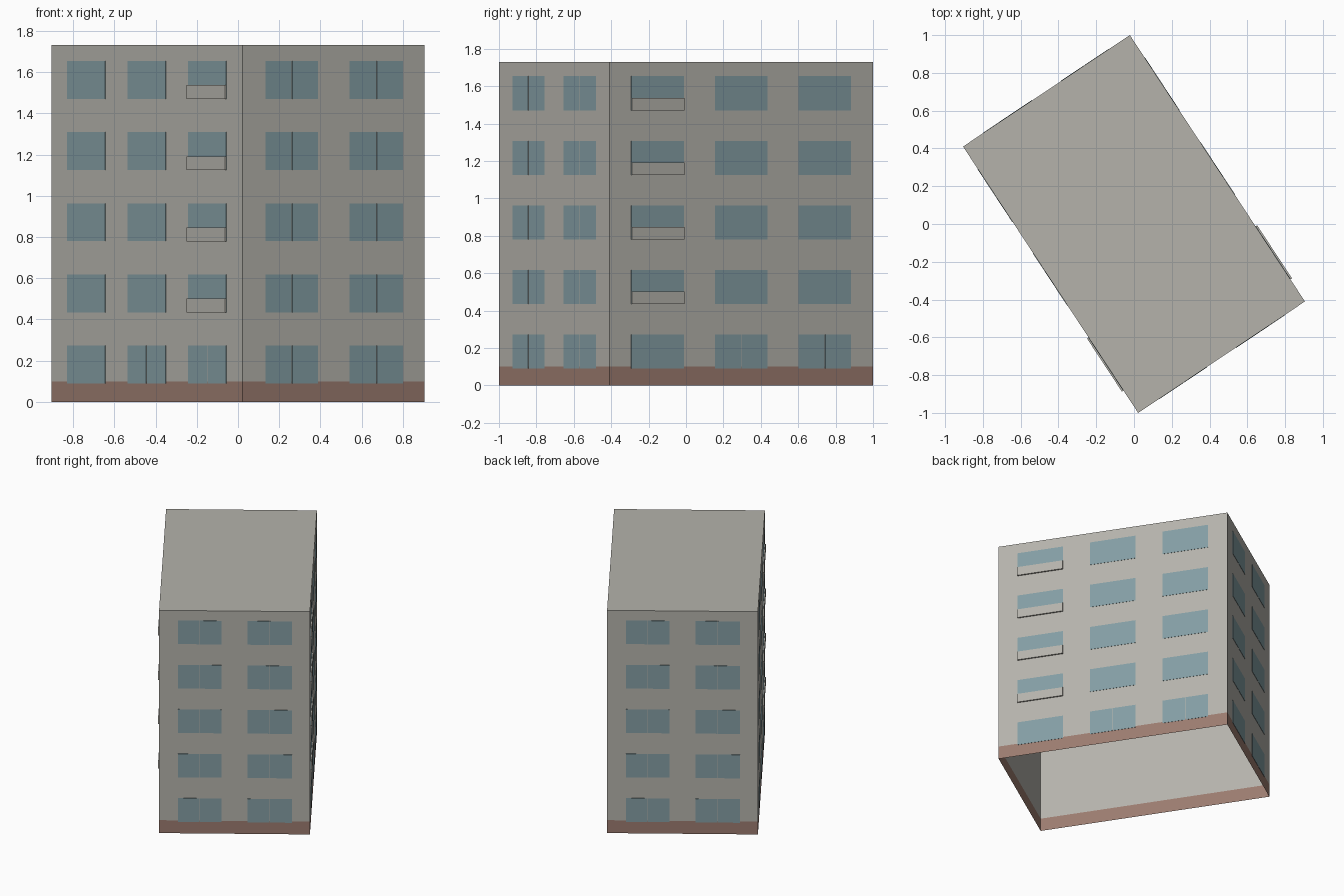
import bpy, bmesh
from mathutils import Vector

cube = bpy.data.objects.get("Cube")
if cube:
    bpy.data.objects.remove(cube, do_unlink=True)


def material(name, rgb):
    m = bpy.data.materials.new(name)
    m.use_nodes = True
    m.diffuse_color = (*rgb, 1)
    m.node_tree.nodes["Principled BSDF"].inputs["Base Color"].default_value = (*rgb, 1)
    return m


concrete = material("concrete", (0.46, 0.45, 0.41))
brick = material("brick_base", (0.33, 0.20, 0.16))
glass = material("window_glass", (0.23, 0.34, 0.37))

HEIGHT, BASE = 1.73, 0.10
FLOOR, SILL, WIN_H = 0.345, 0.09, 0.183
B, C = Vector((0.022, -1, 0)), Vector((0.905, -0.41, 0))
D, A = -B, -C
corners = [A, B, C, D]


def finish(name, bm, mats):
    mesh = bpy.data.meshes.new(name)
    bm.to_mesh(mesh)
    bm.free()
    for m in mats:
        mesh.materials.append(m)
    obj = bpy.data.objects.new(name, mesh)
    bpy.context.collection.objects.link(obj)
    return obj


# Building shell: brick band, walls and roof, open underneath
bm = bmesh.new()
rings = [[bm.verts.new(c + Vector((0, 0, z))) for c in corners] for z in (0, BASE, HEIGHT)]
for level in range(2):
    for i in range(4):
        j = (i + 1) % 4
        f = bm.faces.new((rings[level][i], rings[level][j], rings[level + 1][j], rings[level + 1][i]))
        f.material_index = 1 - level
bm.faces.new(rings[2])
finish("building_shell", bm, [concrete, brick])


def wall_frame(p, q):
    along = q - p
    return along, Vector((along.y, -along.x, 0)).normalized()


def panel(bm, p, q, t0, t1, z0, z1, depth):
    """Thin box on the outside of the wall p-q, without a back."""
    along, out = wall_frame(p, q)
    loops = []
    for d in (0, depth):
        loops.append([bm.verts.new(p + along * t + out * d + Vector((0, 0, z)))
                      for t, z in ((t0, z0), (t1, z0), (t1, z1), (t0, z1))])
    back, front = loops
    bm.faces.new(front)
    for i in range(4):
        j = (i + 1) % 4
        bm.faces.new((back[i], back[j], front[j], front[i]))


def window(bm, p, q, t0, t1, z, split):
    gap = 0.003 / (q - p).length
    mid = (t0 + t1) / 2
    spans = ((t0, mid - gap), (mid + gap, t1)) if split else ((t0, t1),)
    for a, b in spans:
        panel(bm, p, q, a, b, z, z + WIN_H, 0.002)


# Windows of the two narrow walls: pairs of panes on every floor
for name, p, q in (("front_windows", B, C), ("back_windows", D, A)):
    bm = bmesh.new()
    for storey in range(5):
        for t0, t1 in ((0.126, 0.414), (0.587, 0.881)):
            window(bm, p, q, t0, t1, SILL + FLOOR * storey, True)
    finish(name, bm, [glass])

# Windows of the two long walls, with one column of balcony parapets
columns = ((0.083, 0.282), (0.400, 0.599), (0.717, 0.916))
for side, p, q, balcony in (("right", A, B, 2), ("left", C, D, 0)):
    panes, parapets = bmesh.new(), bmesh.new()
    for storey in range(5):
        z = SILL + FLOOR * storey
        for k, (t0, t1) in enumerate(columns):
            window(panes, p, q, t0, t1, z, storey == 0 and k > 0)
            if k == balcony and storey > 0:
                panel(parapets, p, q, t0, t1, z - 0.001, z + 0.066, 0.01)
    finish(side + "_windows", panes, [glass])
    finish(side + "_balcony_parapets", parapets, [concrete])
